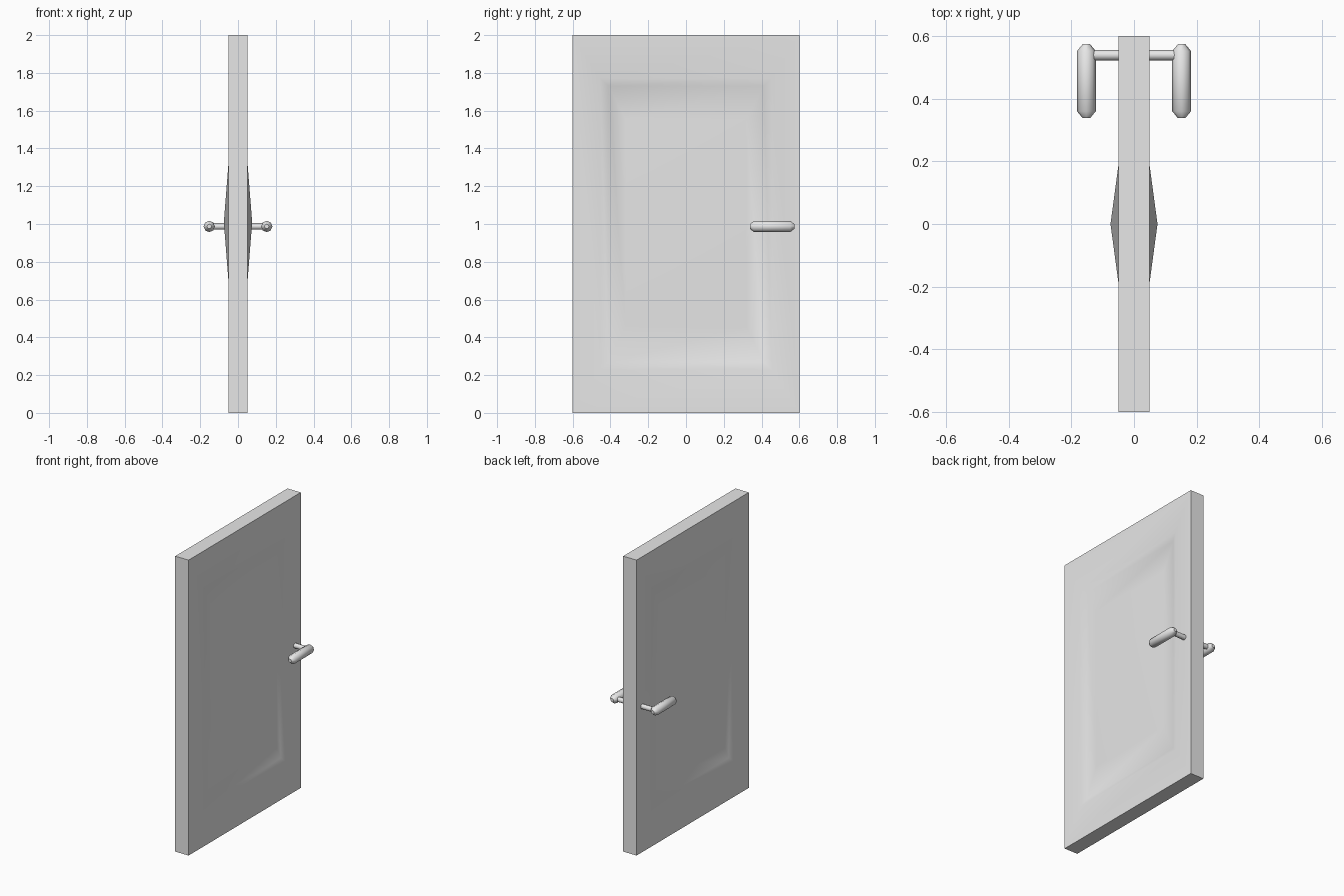
import bpy, bmesh, math
from mathutils import Vector

if "Cube" in bpy.data.objects:
    bpy.data.objects.remove(bpy.data.objects["Cube"])

grey = bpy.data.materials.new("light_grey")
grey.diffuse_color = (0.8, 0.8, 0.8, 1)
grey.use_nodes = True
grey.node_tree.nodes["Principled BSDF"].inputs["Base Color"].default_value = grey.diffuse_color


def finish(name, bm, angle):
    bmesh.ops.recalc_face_normals(bm, faces=bm.faces)
    mesh = bpy.data.meshes.new(name)
    bm.to_mesh(mesh)
    bm.free()
    mesh.materials.append(grey)
    ob = bpy.data.objects.new(name, mesh)
    bpy.context.collection.objects.link(ob)
    bpy.ops.object.select_all(action='DESELECT')
    ob.select_set(True)
    bpy.context.view_layer.objects.active = ob
    bpy.ops.object.shade_smooth_by_angle(angle=math.radians(angle))
    return ob


def bridge(bm, a, b):
    n = len(a)
    for i in range(n):
        bm.faces.new((a[i], a[(i + 1) % n], b[(i + 1) % n], b[i]))


def lathe(name, profile, origin, axis, sides=8):
    """Closed round bar from (distance, radius) pairs along an axis."""
    bm = bmesh.new()
    q = Vector(axis).to_track_quat('Z', 'Y')
    rings = []
    for d, r in profile:
        ring = []
        for i in range(sides):
            t = 2 * math.pi * i / sides
            p = Vector((r * math.cos(t), r * math.sin(t), d))
            ring.append(bm.verts.new(Vector(origin) + q @ p))
        rings.append(ring)
    for a, b in zip(rings, rings[1:]):
        bridge(bm, a, b)
    bm.faces.new(rings[0])
    bm.faces.new(rings[-1])
    return finish(name, bm, 50)


# Door slab: nested rectangles on each side (half width, bottom, top, depth)
rects = [(0.6, 0.0, 2.0, 0.05),      # outer edge
         (0.455, 0.23, 1.77, 0.05),  # frame edge
         (0.41, 0.27, 1.73, 0.032),  # recess floor
         (0.32, 0.46, 1.555, 0.032)] # raised panel base
bm = bmesh.new()
outer = []
for s in (-1, 1):
    rings = [[bm.verts.new((s * x, y, z)) for y, z in
              ((-w, z0), (w, z0), (w, z1), (-w, z1))] for w, z0, z1, x in rects]
    for a, b in zip(rings, rings[1:]):
        bridge(bm, a, b)
    # Pyramid-shaped raised panel
    apex = bm.verts.new((s * 0.075, 0, 1.01))
    for i in range(4):
        bm.faces.new((rings[-1][i], rings[-1][(i + 1) % 4], apex))
    outer.append(rings[0])
bridge(bm, *outer)
finish("door_panel", bm, 30)

# Handle: spindle through the door and a chamfered lever on each side
HZ = 0.987
lathe("handle_spindle", [(-0.15, 0.017), (0.15, 0.017)], (0, 0.539, HZ), (1, 0, 0))
for s, side in ((-1, "left"), (1, "right")):
    lathe("handle_lever_" + side,
          [(0.338, 0.012), (0.36, 0.03), (0.552, 0.03), (0.574, 0.012)],
          (s * 0.152, 0, HZ), (0, 1, 0))
